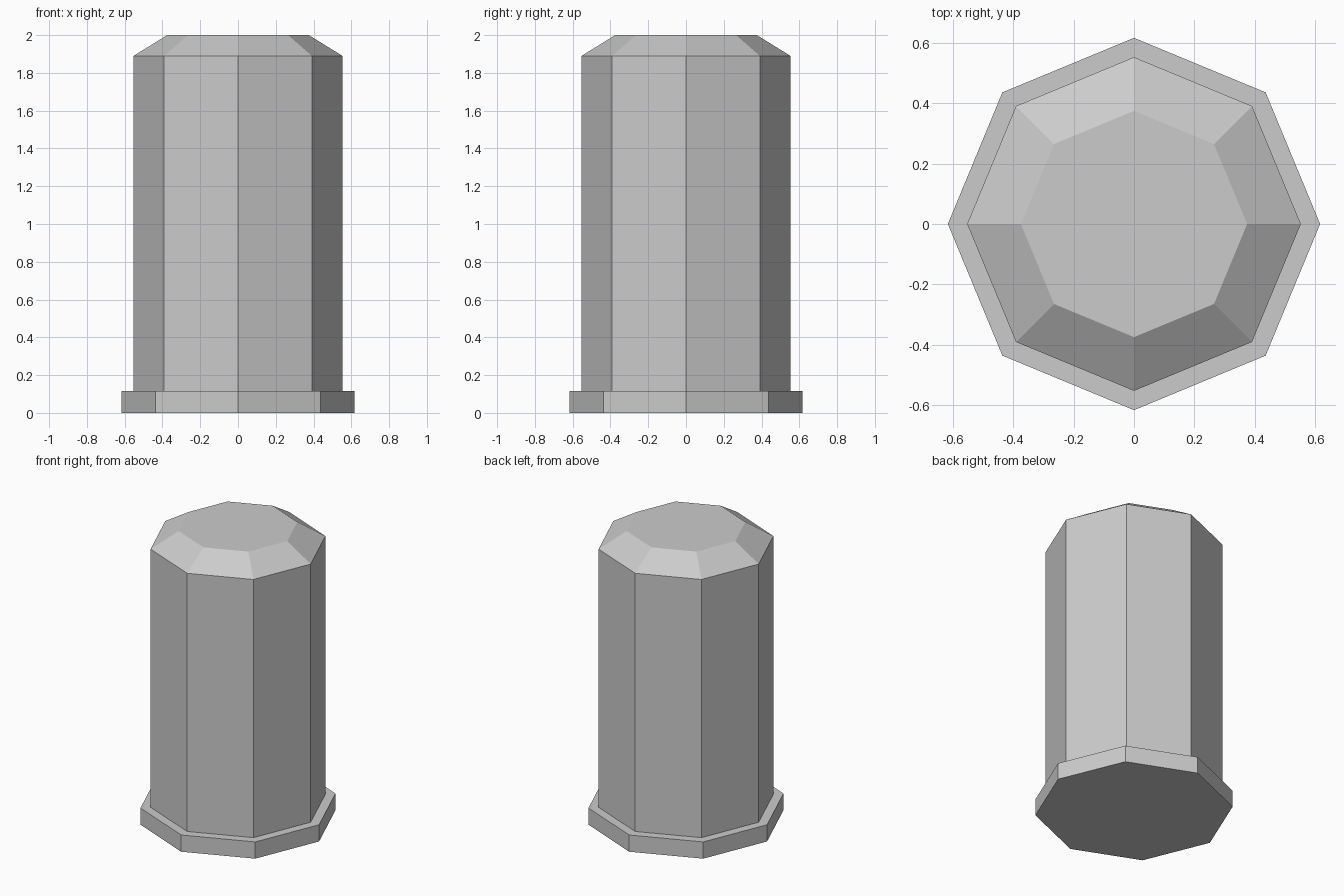
import bpy
import bmesh
from math import cos, sin, tau

if "Cube" in bpy.data.objects:
    bpy.data.objects.remove(bpy.data.objects["Cube"], do_unlink=True)

SIDES = 8

grey = bpy.data.materials.new("light_grey")
grey.use_nodes = True
colour = (0.6, 0.6, 0.6, 1)
grey.diffuse_color = colour
grey.node_tree.nodes["Principled BSDF"].inputs["Base Color"].default_value = colour


def octagonal_part(name, profile):
    """Closed faceted solid from (radius, height) pairs, bottom to top."""
    bm = bmesh.new()
    rings = [[bm.verts.new((r * cos(tau * i / SIDES), r * sin(tau * i / SIDES), z))
              for i in range(SIDES)] for r, z in profile]
    bm.faces.new(rings[0][::-1])
    bm.faces.new(rings[-1])
    for low, high in zip(rings, rings[1:]):
        for i in range(SIDES):
            j = (i + 1) % SIDES
            bm.faces.new((low[i], low[j], high[j], high[i]))
    mesh = bpy.data.meshes.new(name)
    bm.to_mesh(mesh)
    bm.free()
    mesh.materials.append(grey)
    obj = bpy.data.objects.new(name, mesh)
    bpy.context.collection.objects.link(obj)
    return obj


# Wide foot flange
octagonal_part("base_flange", [(0.617, 0), (0.617, 0.115)])

# Tall column with a chamfered top
octagonal_part("column", [(0.553, 0.115), (0.553, 1.89), (0.375, 2)])
